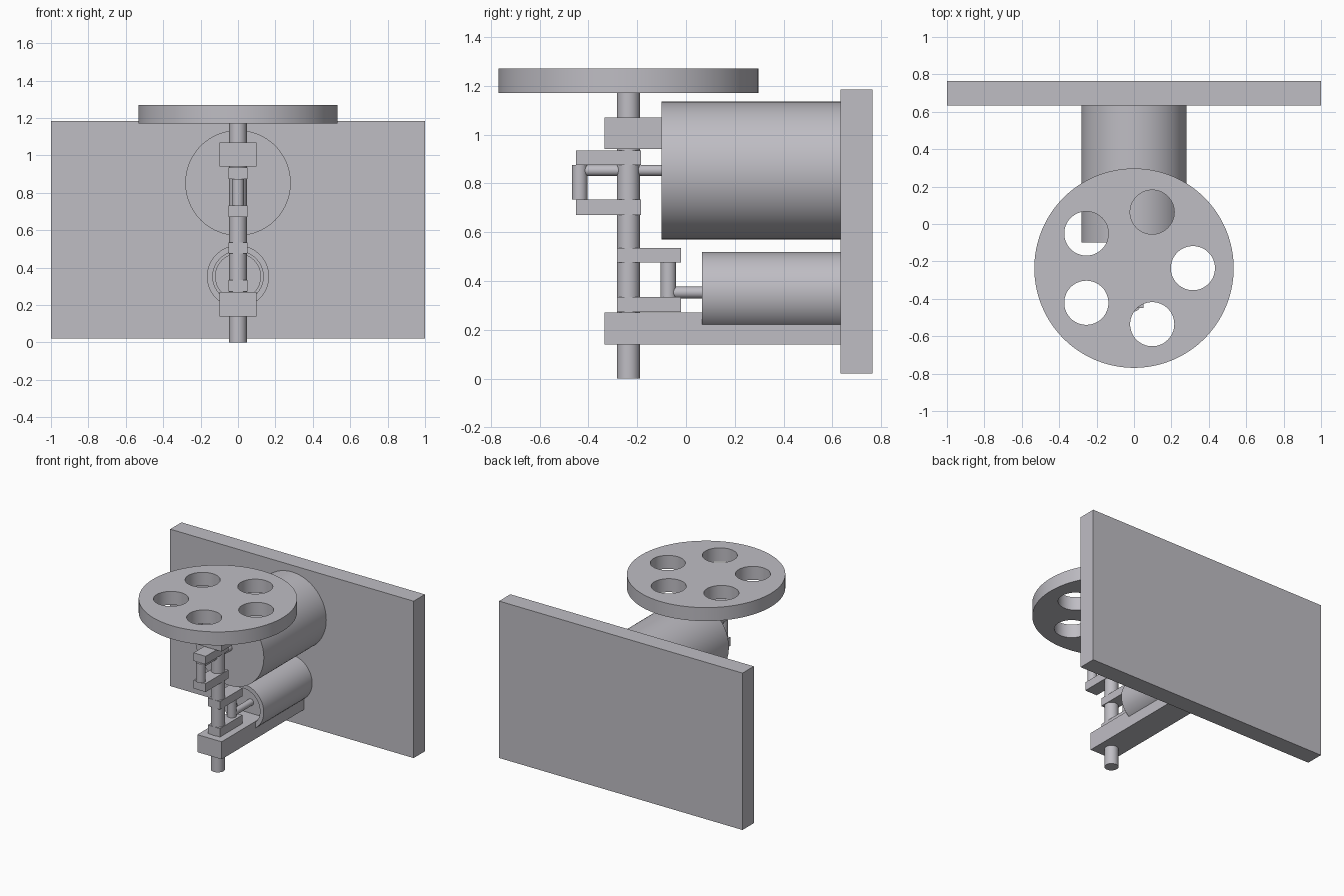
import bpy
import math

if "Cube" in bpy.data.objects:
    bpy.data.objects.remove(bpy.data.objects["Cube"])

SHAFT_Y = -0.236   # crankshaft axis
LARGE_Z = 0.853    # axis of the large cylinder
SMALL_Z = 0.353    # axis of the small cylinder
PLATE_Y = 0.633    # front face of the back plate

grey = bpy.data.materials.new("plain grey")
grey.diffuse_color = (0.52, 0.51, 0.55, 1)
grey.use_nodes = True
grey.node_tree.nodes["Principled BSDF"].inputs["Base Color"].default_value = grey.diffuse_color


def finish(obj, name):
    obj.name = name
    obj.data.materials.clear()
    obj.data.materials.append(grey)
    return obj


def smooth():
    bpy.ops.object.shade_smooth_by_angle(angle=math.radians(30))


def box(name, half_x, y0, y1, z0, z1):
    bpy.ops.mesh.primitive_cube_add(size=1, location=(0, (y0 + y1) / 2, (z0 + z1) / 2))
    obj = bpy.context.object
    obj.scale = (2 * half_x, y1 - y0, z1 - z0)
    bpy.ops.object.transform_apply(location=False, rotation=False, scale=True)
    return finish(obj, name)


def upright(name, r, x, y, z0, z1, sides=64):
    bpy.ops.mesh.primitive_cylinder_add(vertices=sides, radius=r, depth=z1 - z0,
                                        location=(x, y, (z0 + z1) / 2))
    smooth()
    return finish(bpy.context.object, name)


def lying(name, r, z, y0, y1, sides=64):
    bpy.ops.mesh.primitive_cylinder_add(vertices=sides, radius=r, depth=y1 - y0,
                                        location=(0, (y0 + y1) / 2, z),
                                        rotation=(math.pi / 2, 0, 0))
    smooth()
    return finish(bpy.context.object, name)


def cut(target, cutters):
    # Subtract the cutters, then reshade so the new rims stay crisp
    for c in cutters:
        c.hide_render = True
        mod = target.modifiers.new("cut", 'BOOLEAN')
        mod.object = c
        mod.solver = 'EXACT'
        bpy.ops.object.select_all(action='DESELECT')
        target.select_set(True)
        bpy.context.view_layer.objects.active = target
        bpy.ops.object.modifier_apply(modifier=mod.name)
        bpy.data.objects.remove(c)
    smooth()


# Back plate and the two bearing arms
box("back_plate", 1.0, PLATE_Y, 0.765, 0.02, 1.185)
box("lower_arm", 0.1, -0.335, PLATE_Y, 0.14, 0.27)
box("upper_arm", 0.1, -0.335, -0.08, 0.94, 1.07)

# Large cylinder, and small cylinder with an open bore and piston
lying("large_cylinder", 0.282, LARGE_Z, -0.10, PLATE_Y, 96)
small = lying("small_cylinder", 0.166, SMALL_Z, 0.065, PLATE_Y)
cut(small, [lying("bore_cutter", 0.135, SMALL_Z, 0.0, 0.56)])
lying("small_piston", 0.123, SMALL_Z, 0.15, 0.45)

# Crankshaft with two throws: forward at the top, backward at the bottom
upright("crankshaft", 0.047, 0, SHAFT_Y, 0, 1.18)
for place, y0, y1, pin_y, low, high in (
        ("upper", -0.45, -0.185, -0.436, 0.67, 0.875),
        ("lower", -0.283, -0.02, -0.072, 0.272, 0.475)):
    box(place + "_crank_bottom_web", 0.05, y0, y1, low, low + 0.063)
    box(place + "_crank_top_web", 0.05, y0, y1, high, high + 0.06)
    upright(place + "_crank_pin", 0.032, 0, pin_y, low + 0.063, high, 32)

# Connecting rods
lying("upper_rod", 0.023, LARGE_Z, -0.42, -0.09, 32)
lying("lower_rod", 0.024, SMALL_Z, -0.06, 0.16, 32)

# Flywheel with five round holes
wheel = upright("flywheel", 0.533, 0, SHAFT_Y, 1.17, 1.27, 128)
cutters = []
for i in range(5):
    a = math.radians(72 * i)
    cutters.append(upright("hole_cutter", 0.118, 0.315 * math.cos(a),
                           SHAFT_Y + 0.315 * math.sin(a), 1.1, 1.35))
cut(wheel, cutters)
